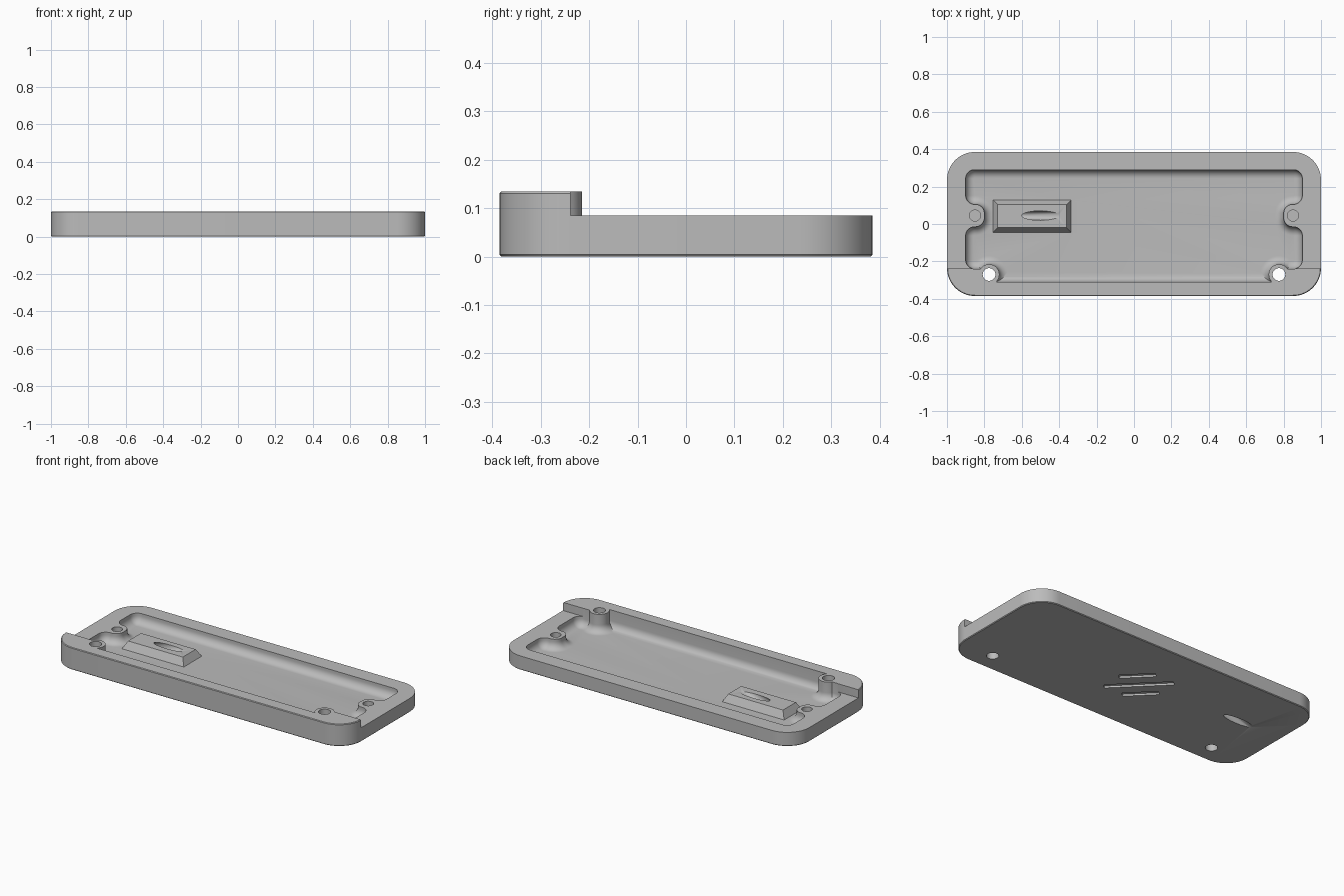
import bpy, bmesh
from math import sin, cos, asin, radians, degrees, pi
from mathutils import Matrix, Vector

if "Cube" in bpy.data.objects:
    bpy.data.objects.remove(bpy.data.objects["Cube"], do_unlink=True)

FLOOR, RIM, TOP = 0.025, 0.085, 0.135
FILLET, CORNER = 0.045, 0.048
POST_X, POST_Y, POST_R = 0.775, -0.27, 0.055
STEP_Y = -0.24

grey = bpy.data.materials.new("plain grey")
grey.use_nodes = True
grey.diffuse_color = (0.5, 0.5, 0.5, 1)
grey.node_tree.nodes["Principled BSDF"].inputs["Base Color"].default_value = (0.5, 0.5, 0.5, 1)


def arc(cx, cy, r, a0, a1, n=10):
    angles = [radians(a0 + (a1 - a0) * i / n) for i in range(n + 1)]
    return [(cx + r * cos(a), cy + r * sin(a)) for a in angles]


def loft(name, rings):
    """Closed solid through a stack of equal-length 3D rings."""
    bm = bmesh.new()
    loops = [[bm.verts.new(p) for p in ring] for ring in rings]
    n = len(loops[0])
    for low, high in zip(loops, loops[1:]):
        for i in range(n):
            j = (i + 1) % n
            bm.faces.new((low[i], low[j], high[j], high[i]))
    bm.faces.new(loops[0][::-1])
    bm.faces.new(loops[-1])
    bmesh.ops.recalc_face_normals(bm, faces=bm.faces)
    mesh = bpy.data.meshes.new(name)
    bm.to_mesh(mesh)
    bm.free()
    mesh.materials.append(grey)
    obj = bpy.data.objects.new(name, mesh)
    bpy.context.collection.objects.link(obj)
    return obj


def at_height(outline, z):
    return [(x, y, z) for x, y in outline]


def rectangle(x0, x1, y0, y1):
    return [(x0, y0), (x1, y0), (x1, y1), (x0, y1)]


def mirrored(left):
    return left + [(-x, y) for x, y in reversed(left)]


def combine(target, tool, operation="DIFFERENCE"):
    mod = target.modifiers.new(tool.name, "BOOLEAN")
    mod.operation, mod.solver, mod.object = operation, "EXACT", tool
    bpy.context.view_layer.objects.active = target
    bpy.ops.object.modifier_apply(modifier=mod.name)
    bpy.data.objects.remove(tool, do_unlink=True)


def outer_outline(d):
    r, x, y = 0.15 - d, 0.85, 0.235
    return mirrored(arc(-x, y, r, 90, 180, 16) + arc(-x, -y, r, 180, 270, 16))


def cavity_outline(d):
    """Inside wall moved inward by d, with side bosses and front posts."""
    r, R = CORNER - d, CORNER + d
    wall, tip = -0.9 + d, -0.8 + d
    back, boss_back, boss_front, step = 0.29 - d, 0.105 + d, -0.015 - d, STEP_Y + d
    post = POST_R + d
    start = 180 - degrees(asin((step - POST_Y) / post))
    end = degrees(asin((-0.31 + d - POST_Y) / post))
    left = arc(wall + r, back - r, r, 90, 180)
    left += arc(wall + r, boss_back + r, r, 180, 270)
    left += arc(tip - R, boss_back - R, R, 90, 0)
    left += arc(tip - R, boss_front + R, R, 0, -90)
    left += arc(wall + r, boss_front - r, r, 90, 180)
    left += arc(wall + r, step + r, r, 180, 270)
    left += arc(-POST_X, POST_Y, post, start, end, 20)
    return mirrored(left)


# Outer body with fine edge chamfers
EDGE = 0.004
tray = loft("tray", [at_height(outer_outline(d), z) for d, z in
                     ((EDGE, 0), (0, EDGE), (0, TOP - EDGE), (EDGE, TOP))])

# Lower rim behind the raised front strip
gap = 0.001
post = POST_R + gap
lean = degrees(asin((STEP_Y + gap - POST_Y) / post))
step = [(-1.2, 0.6), (-1.2, STEP_Y + gap)] + arc(-POST_X, POST_Y, post, 180 - lean, lean, 16)
step = mirrored(step)
combine(tray, loft("step_cutter", [at_height(step, RIM), at_height(step, 0.3)]))

# Hollow with a rounded foot along its walls
rings = []
for i in range(9):
    t = pi / 2 * (1 - i / 8)
    rings.append(at_height(cavity_outline(FILLET * (1 - cos(t))), FLOOR + FILLET * (1 - sin(t))))
rings.append(at_height(cavity_outline(0), 0.25))
combine(tray, loft("cavity_cutter", rings))

# Raised block with sloping sides
block = loft("raised_block", [
    at_height(rectangle(-0.757, -0.333, -0.047, 0.132), FLOOR - 0.005),
    at_height(rectangle(-0.73, -0.36, -0.02, 0.105), 0.07)])
combine(tray, block, "UNION")

# Slanted tunnel through the block
low, high = Vector((-0.70, 0.045, 0)), Vector((-0.50, 0.045, 0.07))
tunnel = []
for k in (-0.4, 1.6):
    c = low.lerp(high, k)
    tunnel.append([(c.x + 0.1 * cos(2 * pi * i / 32), c.y + 0.025 * sin(2 * pi * i / 32), c.z)
                   for i in range(32)])
combine(tray, loft("tunnel_cutter", tunnel))

# Screw holes: through the posts, blind in the side bosses
for side in (-1, 1):
    for x, y, r, z in ((POST_X, POST_Y, 0.034, -0.1), (0.85, 0.045, 0.03, 0.03)):
        ring = arc(side * x, y, r, 0, 348.75, 31)
        combine(tray, loft("hole_cutter", [at_height(ring, z), at_height(ring, 0.3)]))

# Three diagonal grooves underneath
turn = Matrix.Rotation(radians(135), 3, "Z")
for offset, length in ((-0.098, 0.2), (0, 0.38), (0.098, 0.2)):
    shape = rectangle(-length / 2, length / 2, offset - 0.017, offset + 0.017)
    rings = [[turn @ Vector((x, y, z)) + Vector((-0.035, 0, 0)) for x, y in shape]
             for z in (-0.05, 0.012)]
    combine(tray, loft("groove_cutter", rings))

# Smooth the curved walls, keep the edges crisp
bpy.ops.object.select_all(action="DESELECT")
tray.select_set(True)
bpy.context.view_layer.objects.active = tray
bpy.ops.object.shade_smooth_by_angle(angle=radians(30))
